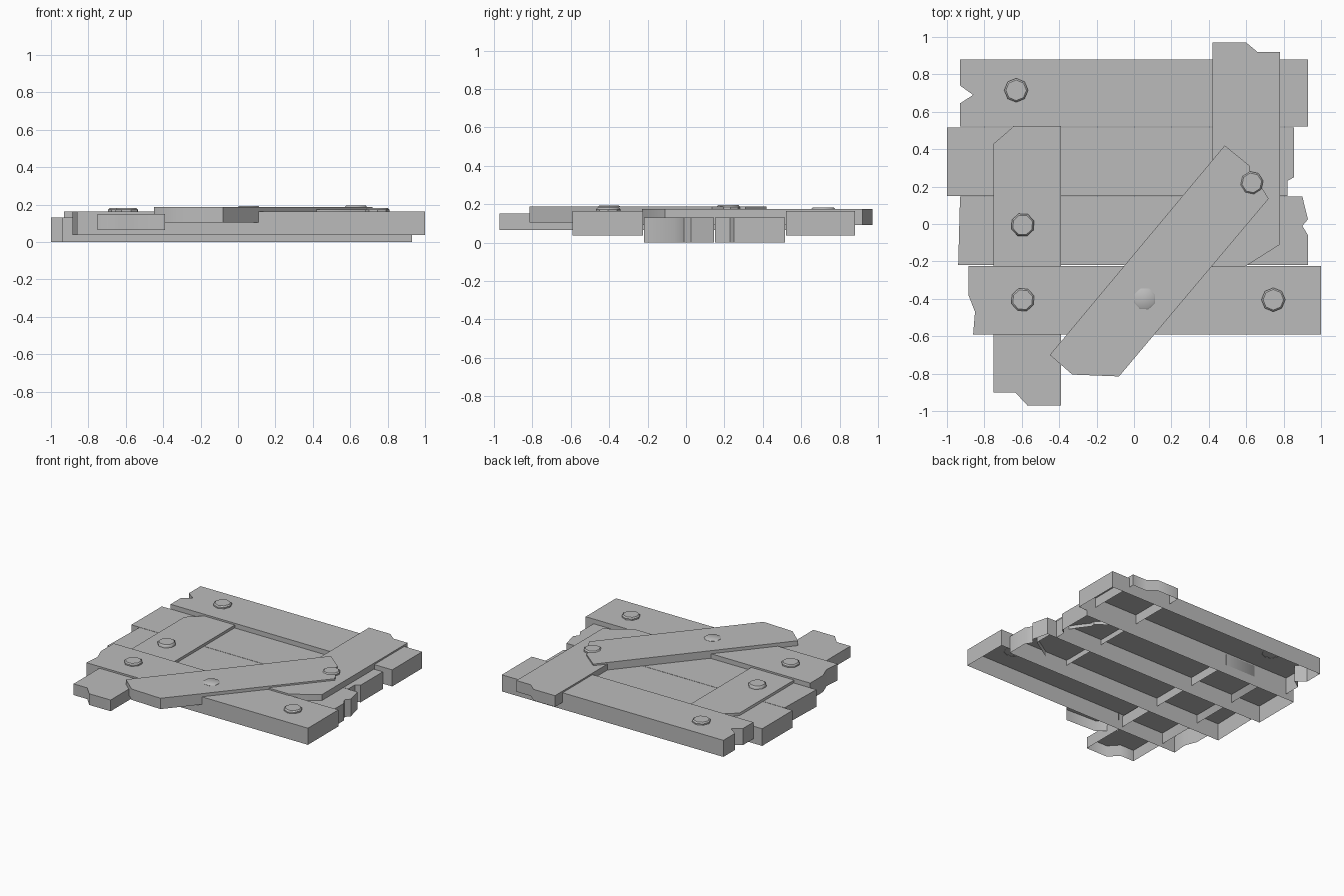
import bpy
import bmesh
import math

default_cube = bpy.data.objects.get("Cube")
if default_cube:
    bpy.data.objects.remove(default_cube, do_unlink=True)

# One flat grey for every board and bolt
GREY = (0.5, 0.5, 0.5, 1.0)
wood_grey = bpy.data.materials.new("plain_grey")
wood_grey.use_nodes = True
wood_grey.diffuse_color = GREY
wood_grey.node_tree.nodes["Principled BSDF"].inputs["Base Color"].default_value = GREY


def finish(name, bm, sharp_degrees):
    """Turn a bmesh into a shaded object with the shared material."""
    mesh = bpy.data.meshes.new(name)
    bmesh.ops.recalc_face_normals(bm, faces=bm.faces[:])
    # Open shells: make sure the cap looks upward
    cap = max(bm.faces, key=lambda face: face.calc_center_median().z)
    if cap.normal.z < 0:
        bmesh.ops.reverse_faces(bm, faces=bm.faces[:])
    bm.to_mesh(mesh)
    bm.free()
    mesh.materials.append(wood_grey)
    mesh.shade_smooth()
    mesh.set_sharp_from_angle(angle=math.radians(sharp_degrees))
    obj = bpy.data.objects.new(name, mesh)
    bpy.context.collection.objects.link(obj)
    return obj


def shell(name, rings, sharp_degrees):
    """Skin stacked outlines from bottom to top; the underside stays open."""
    bm = bmesh.new()
    loops = [[bm.verts.new(point) for point in ring] for ring in rings]
    for low, high in zip(loops, loops[1:]):
        count = len(low)
        for i in range(count):
            j = (i + 1) % count
            bm.faces.new((low[i], low[j], high[j], high[i]))
    bm.faces.new(loops[-1])
    return finish(name, bm, sharp_degrees)


def board(name, outline, bottom, top):
    rings = [[(x, y, z) for x, y in outline] for z in (bottom, top)]
    return shell(name, rings, 50)


def bolt(name, x, y, bottom, top, radius, turn):
    def ring(r, z):
        angles = [math.radians(turn) + math.tau * i / 8 for i in range(8)]
        return [(x + r * math.cos(a), y + r * math.sin(a), z) for a in angles]

    bevel = bottom + (top - bottom) * 0.6
    rings = [ring(radius, bottom), ring(radius, bevel), ring(radius * 0.86, top)]
    return shell(name, rings, 40)


# Four long planks with broken ends, the outer pair raised
board("back_plank", [(-0.93, 0.52), (0.93, 0.52), (0.93, 0.88), (-0.93, 0.88),
                     (-0.93, 0.74), (-0.86, 0.69), (-0.93, 0.645)], 0.037, 0.163)
board("upper_middle_plank", [(-1, 0.15), (0.82, 0.15), (0.82, 0.23), (0.855, 0.25),
                             (0.855, 0.515), (-1, 0.515)], 0, 0.13)
board("lower_middle_plank", [(-0.94, -0.22), (0.93, -0.22), (0.93, -0.06), (0.9, -0.01),
                             (0.93, 0.025), (0.9, 0.147), (-0.93, 0.147)], 0, 0.13)
board("front_plank", [(-0.86, -0.59), (1, -0.59), (1, -0.225), (-0.885, -0.225),
                      (-0.885, -0.38), (-0.85, -0.47)], 0.037, 0.163)

# Two upright battens laid across the planks
board("left_batten", [(-0.75, -0.9), (-0.635, -0.9), (-0.57, -0.97), (-0.39, -0.97),
                      (-0.39, 0.525), (-0.64, 0.525), (-0.75, 0.43)], 0.065, 0.15)
board("right_batten", [(0.42, -0.23), (0.59, -0.23), (0.78, -0.11), (0.78, 0.92),
                       (0.66, 0.92), (0.6, 0.97), (0.42, 0.97)], 0.09, 0.175)

# Slanted brace on top
board("diagonal_brace", [(-0.45, -0.7), (-0.33, -0.805), (-0.08, -0.815), (0.72, 0.135),
                         (0.68, 0.2), (0.62, 0.28), (0.62, 0.31), (0.485, 0.42)], 0.105, 0.187)

# Eight-sided bolt heads seated on the boards
bolt("back_plank_bolt", -0.63, 0.715, 0.16, 0.182, 0.064, 0)
bolt("left_batten_bolt", -0.595, -0.005, 0.147, 0.172, 0.064, 20)
bolt("front_left_bolt", -0.595, -0.405, 0.16, 0.182, 0.064, 20)
bolt("front_right_bolt", 0.745, -0.405, 0.16, 0.182, 0.064, 0)
bolt("brace_lower_bolt", 0.057, -0.4, 0.18, 0.194, 0.06, 20)
bolt("brace_upper_bolt", 0.63, 0.22, 0.172, 0.195, 0.062, 10)
